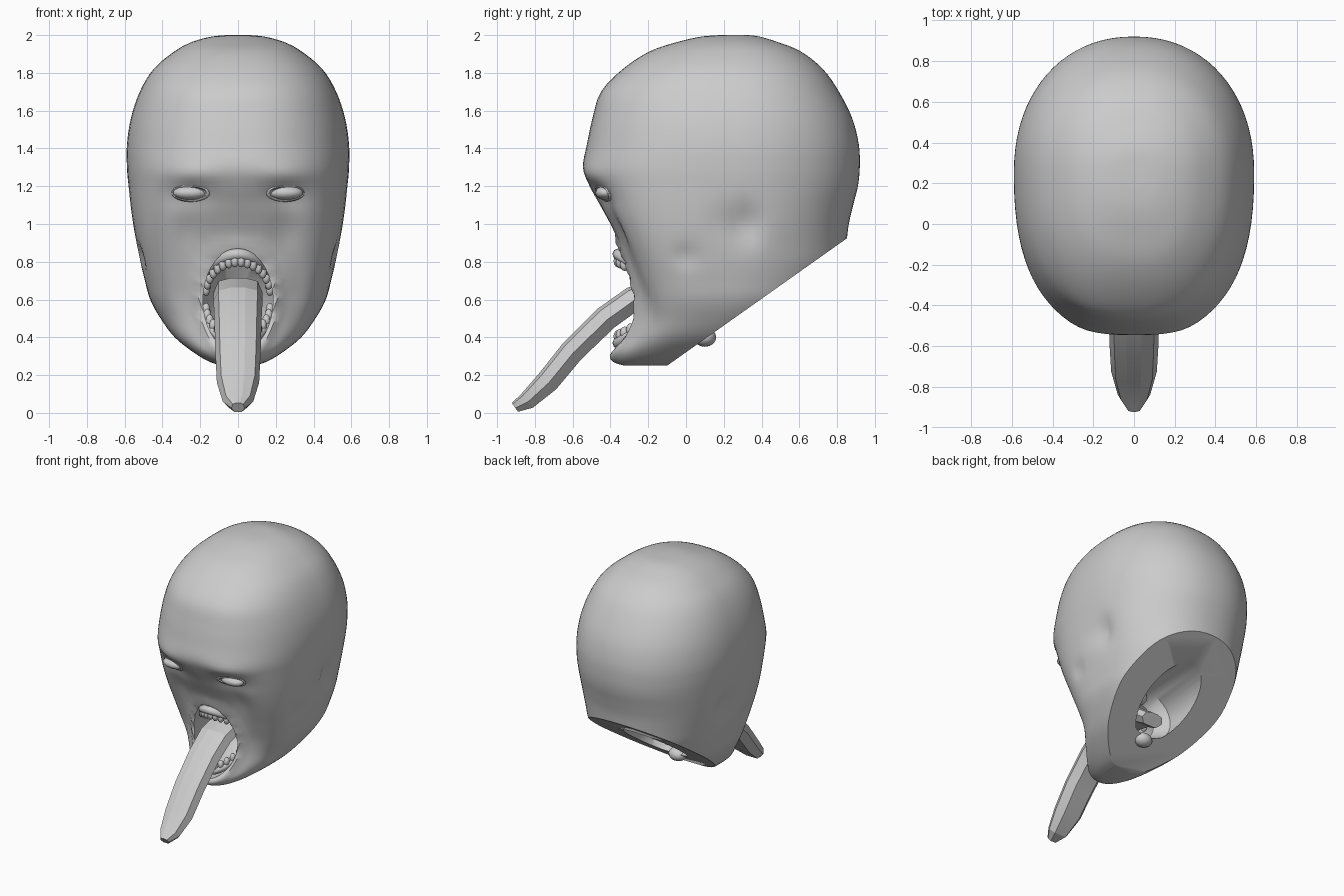
import bpy, bmesh, math
from mathutils import Vector

if "Cube" in bpy.data.objects:
    bpy.data.objects.remove(bpy.data.objects["Cube"])

def obj_from(name, bm, smooth=None):
    bmesh.ops.recalc_face_normals(bm, faces=bm.faces)
    me = bpy.data.meshes.new(name)
    bm.to_mesh(me)
    bm.free()
    ob = bpy.data.objects.new(name, me)
    bpy.context.collection.objects.link(ob)
    if smooth:
        shade(ob, smooth)
    return ob

def shade(ob, angle):
    bpy.ops.object.select_all(action='DESELECT')
    ob.select_set(True)
    bpy.context.view_layer.objects.active = ob
    bpy.ops.object.shade_smooth_by_angle(angle=math.radians(angle))

def loft(rings):
    """Closed skin through equally sized rings, with end caps."""
    bm = bmesh.new()
    vs = [[bm.verts.new(p) for p in r] for r in rings]
    n = len(vs[0])
    for a, b in zip(vs, vs[1:]):
        for i in range(n):
            j = (i + 1) % n
            bm.faces.new((a[i], a[j], b[j], b[i]))
    bm.faces.new(vs[0])
    bm.faces.new(vs[-1])
    return bm

def catmull(keys, steps):
    out = []
    for i in range(len(keys) - 1):
        p = [keys[max(0, min(len(keys) - 1, i + k))] for k in (-1, 0, 1, 2)]
        for s in range(steps):
            t = s / steps
            out.append([0.5 * (2*b + (c-a)*t + (2*a-5*b+4*c-d)*t*t + (3*b-a-3*c+d)*t**3)
                        for a, b, c, d in zip(*p)])
    out.append(list(keys[-1]))
    return out

def spow(v, e):
    return math.copysign(abs(v) ** e, v)

def gauss(u, v, ru, rv):
    return math.exp(-(u / ru) ** 2 - (v / rv) ** 2)

# Head sections: z, front y, widest y, back y, half width
SECTIONS = [
    (2.0, .18, .25, .33, .06), (1.992, .08, .25, .39, .14), (1.965, -.04, .25, .48, .24),
    (1.915, -.19, .25, .605, .335), (1.82, -.335, .25, .725, .447), (1.7, -.45, .25, .81, .52),
    (1.56, -.495, .25, .88, .567), (1.42, -.525, .25, .915, .588), (1.3, -.545, .25, .92, .588),
    (1.2, -.51, .25, .91, .58), (1.1, -.455, .25, .885, .57), (1.0, -.40, .25, .862, .556),
    (.9, -.35, .24, .85, .538), (.8, -.31, .23, .84, .517), (.7, -.285, .22, .8, .493),
    (.6, -.27, .2, .75, .465), (.5, -.28, .15, .65, .41), (.4, -.32, .05, .5, .335),
    (.32, -.375, -.05, .3, .235), (.27, -.37, -.1, .1, .15), (.25, -.32, -.12, .05, .08)]

MOUTH_Z, MOUTH_RX, MOUTH_RZ = .595, .185, .275

def sculpt(x, y, z, front):
    ax = abs(x)
    if front > 0:
        d = .03 * gauss(ax - .25, z - 1.15, .12, .07)         # eye socket
        d -= .015 * gauss(ax - .25, z - 1.26, .13, .05)       # brow
        d += .03 * gauss(ax - .25, z - .98, .08, .14)         # cheek hollow
        r = math.hypot(x / MOUTH_RX, (z - MOUTH_Z) / MOUTH_RZ)
        d -= .025 * math.exp(-((r - 1.08) / .14) ** 2)        # lips
        d += .015 * gauss(ax - .3, z - .62, .06, .2)          # mouth crease
        y += d * front
    s = math.copysign(1, x) * min(1, ax / .3)
    ear = gauss(y - .31, z - 1.0, .075, .11)
    x -= s * (.045 * ear + .02 * gauss(y, z - .83, .05, .06))  # ear and jaw dents
    return (x, y, z)

# Head solid
N = 80
rings = []
for z, yf, yc, yb, w in catmull(SECTIONS, 4):
    ring = []
    flat = 2.4 + 1.0 * math.exp(-((z - .85) / .3) ** 2)       # cheeks are boxier than the brow
    for i in range(N):
        t = math.tau * i / N
        c, s = math.cos(t), math.sin(t)
        e = 2 / flat if s < 0 else 2 / 2.15
        y = yc + spow(s, e) * ((yc - yf) if s < 0 else (yb - yc))
        ring.append(sculpt(w * spow(c, e), y, z, max(0, min(1, -s * 2))))
    rings.append(ring)
bm = loft(rings)
bmesh.ops.recalc_face_normals(bm, faces=bm.faces)
# Slanted neck cut with flat cap
bmesh.ops.bisect_plane(bm, geom=bm.verts[:] + bm.edges[:] + bm.faces[:], dist=1e-5,
                       plane_co=(0, .86, .93), plane_no=(0, .578, -.816), clear_outer=True)
bmesh.ops.holes_fill(bm, edges=[e for e in bm.edges if e.is_boundary], sides=0)
head = obj_from("head", bm)

# Mouth cavity running through to the neck opening: y, centre z, half width, half height
cavity = [(-.7, MOUTH_Z, MOUTH_RX, MOUTH_RZ), (-.28, MOUTH_Z, MOUTH_RX, MOUTH_RZ),
          (-.15, .60, .205, .25), (.0, .59, .18, .22), (.08, .56, .11, .13),
          (.16, .58, .20, .18), (.9, .62, .20, .17)]
cutter = obj_from("mouth_cutter", loft(
    [[(rx * math.cos(math.tau * i / 36), y, zc + rz * math.sin(math.tau * i / 36)) for i in range(36)]
     for y, zc, rx, rz in cavity]))
cutter.hide_render = True
bpy.context.view_layer.objects.active = head
mod = head.modifiers.new("mouth", 'BOOLEAN')
mod.operation, mod.solver, mod.object = 'DIFFERENCE', 'EXACT', cutter
bpy.ops.object.modifier_apply(modifier="mouth")
bpy.data.objects.remove(cutter)
shade(head, 40)

def ball(bm, pos, scale, u=12, v=8):
    new = bmesh.ops.create_uvsphere(bm, u_segments=u, v_segments=v, radius=1)['verts']
    bmesh.ops.scale(bm, vec=scale, verts=new)
    bmesh.ops.translate(bm, vec=pos, verts=new)

# Eyes with lids
for side, sx in (("left", 1), ("right", -1)):
    bm = bmesh.new()
    ball(bm, (sx * .25, -.425, 1.165), (.093, .055, .038), 20, 12)
    obj_from(side + "_eye", bm, 60)
    lid = []
    for i in range(25):
        a = math.tau * i / 24
        c = Vector((sx * (.25 + .092 * math.cos(a)), -.437 + .03 * math.cos(a) - .018 * math.sin(a),
                    1.165 + .038 * math.sin(a)))
        out = Vector((sx * math.cos(a), 0, math.sin(a)))
        lid.append([c + .010 * (math.cos(b) * out + math.sin(b) * Vector((0, 1, 0)))
                    for b in [math.tau * k / 6 for k in range(6)]])
    obj_from(side + "_eyelid", loft(lid), 60)

# Teeth and gums, upper and lower arches
def arch(a, up):
    k = 1 - math.cos(a)
    z = .805 - .17 * k if up else .405 + .16 * k
    return Vector((.17 * math.sin(a), -.36 + .3 * k, z))

for name, up in (("upper", True), ("lower", False)):
    d = 1 if up else -1
    bm = bmesh.new()
    for i in range(16):
        p = arch(math.radians(-84 + 168 * i / 15), up)
        ball(bm, p, (.022, .025, .034), 10, 6)
    obj_from(name + "_teeth", bm, 60)
    gum = []
    for i in range(25):
        p = arch(math.radians(-90 + 180 * i / 24), up)
        p.z += d * .035
        out = Vector((p.x, p.y, 0)).normalized()
        gum.append([p + .03 * (math.cos(b) * out + math.sin(b) * Vector((0, 0, 1)))
                    for b in [math.tau * k / 8 for k in range(8)]])
    obj_from(name + "_gum", loft(gum), 60)

# Tongue: centre y, z, half width, half thickness, section tilt
tongue = [(.2, .52, .09, .05, -40), (.08, .60, .12, .06, -15), (-.1, .645, .13, .07, 5),
          (-.28, .60, .13, .07, 25), (-.42, .50, .125, .07, 40), (-.60, .325, .12, .068, 45),
          (-.73, .165, .112, .065, 45), (-.84, .062, .08, .05, 40), (-.905, .028, .035, .03, 35)]
shape = [(-1, -.1), (-.8, .75), (-.3, 1), (.3, 1), (.8, .75), (1, -.1), (.6, -.9), (-.6, -.9)]
rings = []
for y, z, w, h, tilt in tongue:
    a = math.radians(tilt)
    rings.append([(u * w, y - v * h * math.sin(a), z + v * h * math.cos(a)) for u, v in shape])
obj_from("tongue", loft(rings), 15)

# Lumps at the throat opening
bm = bmesh.new()
ball(bm, (0, .1, .40), (.07, .06, .05))
ball(bm, (.13, .2, .66), (.07, .06, .06))
obj_from("throat_lumps", bm, 60)
